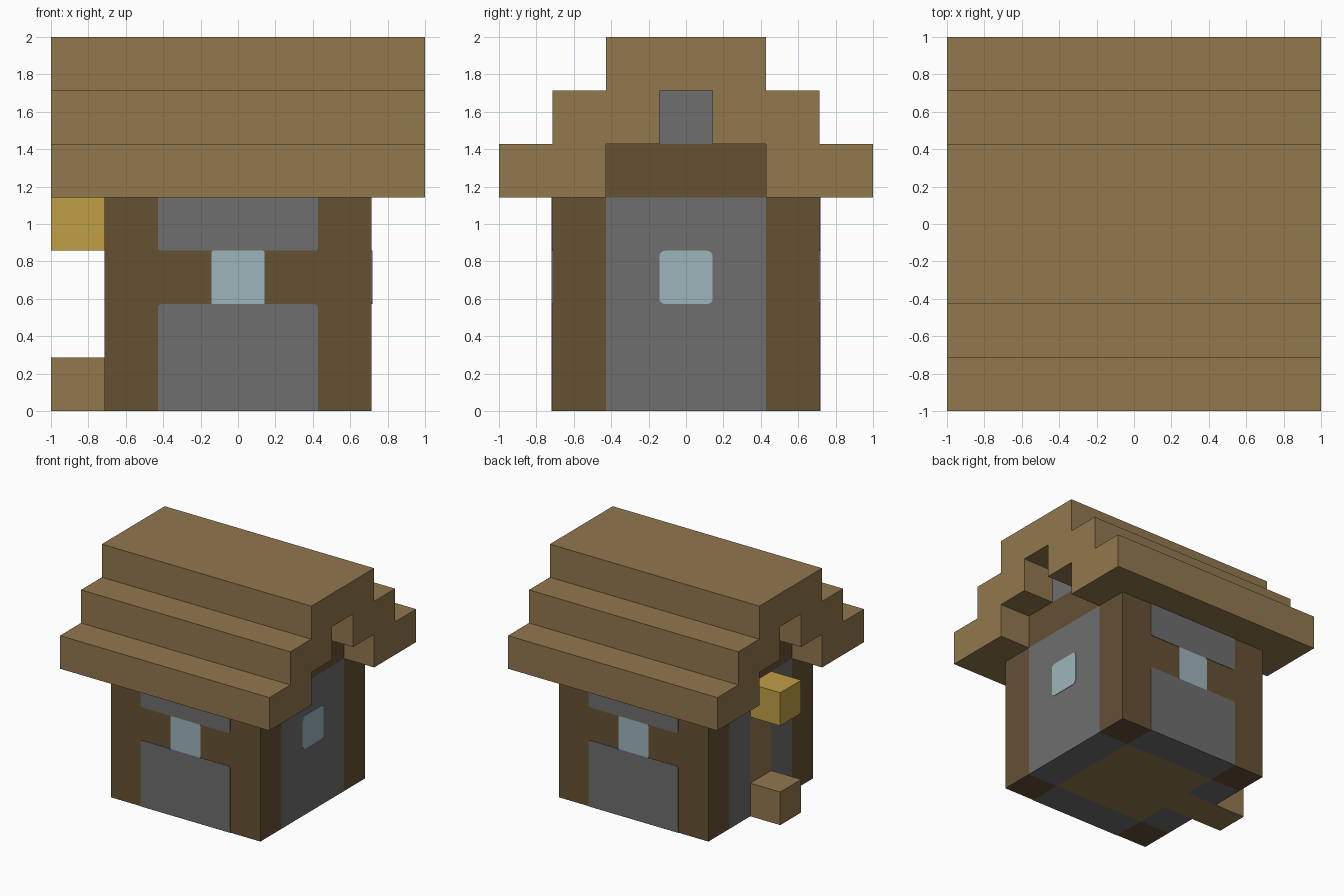
import bpy, bmesh, math
from mathutils import Matrix, Vector

if "Cube" in bpy.data.objects:
    bpy.data.objects.remove(bpy.data.objects["Cube"], do_unlink=True)

U = 2 / 7        # size of one building block
SKIN = 0.004     # thickness of face plates


def material(name, hex_code):
    def linear(c):
        return c / 12.92 if c <= 0.04045 else ((c + 0.055) / 1.055) ** 2.4
    rgb = [linear(int(hex_code[i:i + 2], 16) / 255) for i in range(0, 6, 2)]
    m = bpy.data.materials.new(name)
    m.use_nodes = True
    m.diffuse_color = (*rgb, 1)
    node = next(n for n in m.node_tree.nodes if n.type == 'BSDF_PRINCIPLED')
    node.inputs["Base Color"].default_value = (*rgb, 1)
    return m


PLANK = material("plank brown", "92784e")
LOG = material("dark log brown", "665134")
STONE = material("stone grey", "6e6e6e")
GLASS = material("pale blue glass", "9db5bc")
LAMP = material("lamp yellow", "c09f46")


def finish(name, bm, mat):
    bmesh.ops.recalc_face_normals(bm, faces=bm.faces)
    mesh = bpy.data.meshes.new(name)
    bm.to_mesh(mesh)
    bm.free()
    mesh.materials.append(mat)
    obj = bpy.data.objects.new(name, mesh)
    bpy.context.scene.collection.objects.link(obj)
    return obj


def block(name, mat, x, y, z):
    """Box from three (low, high) ranges given in blocks."""
    bm = bmesh.new()
    bmesh.ops.create_cube(bm, size=1)
    for v in bm.verts:
        v.co = Vector([U * (r[0] if c < 0 else r[1]) for c, r in zip(v.co, (x, y, z))])
    return finish(name, bm, mat)


def prism(name, mat, points, start, depth, matrix):
    """Extrude a profile in the local x-z plane along local y."""
    bm = bmesh.new()
    face = bm.faces.new([bm.verts.new((a, start, b)) for a, b in points])
    out = bmesh.ops.extrude_face_region(bm, geom=[face])
    moved = [g for g in out["geom"] if isinstance(g, bmesh.types.BMVert)]
    bmesh.ops.translate(bm, verts=moved, vec=(0, depth, 0))
    bm.transform(matrix)
    return finish(name, bm, mat)


def plate(name, mat, angle, half, z0, z1, low_r=0.0, high_r=0.0):
    """Thin plate on a wall, with rounded lower and upper corners."""
    w, z0, z1 = half * U, z0 * U, z1 * U
    points = []
    corners = ((w, z1, high_r, 0), (-w, z1, high_r, 90),
               (-w, z0, low_r, 180), (w, z0, low_r, 270))
    for cx, cz, r, turn in corners:
        if r == 0:
            points.append((cx, cz))
            continue
        ox = cx - math.copysign(r, cx)
        oz = cz - r if cz == z1 else cz + r
        for step in range(4):
            t = math.radians(turn + 30 * step)
            points.append((ox + r * math.cos(t), oz + r * math.sin(t)))
    prism(name, mat, points, -2.5 * U - SKIN, SKIN,
          Matrix.Rotation(math.radians(angle), 4, 'Z'))


# Corner posts
for sx, side in ((-1, "right"), (1, "left")):
    for sy, end in ((-1, "front"), (1, "back")):
        block(f"{end}_{side}_post", LOG, sorted((sx * 1.5, sx * 2.5)),
              sorted((sy * 1.5, sy * 2.5)), (0, 4))

# Front and back walls: timber core on a stone sill, stone panels, window
for sy, end, angle in ((-1, "front", 0), (1, "back", 180)):
    depth = sorted((sy * 1.5, sy * 2.5))
    block(f"{end}_sill", STONE, (-1.5, 1.5), depth, (0, 0.5))
    block(f"{end}_wall", LOG, (-1.5, 1.5), depth, (0.5, 4))
    plate(f"{end}_lower_stone", STONE, angle, 1.5, 0, 2, high_r=0.02)
    plate(f"{end}_upper_stone", STONE, angle, 1.5, 3, 4, low_r=0.02)
    plate(f"{end}_window", GLASS, angle, 0.5, 2, 3, 0.01, 0.01)

# Left stone wall with window
block("left_wall", STONE, (1.5, 2.5), (-1.5, 1.5), (0, 4))
plate("left_window", GLASS, 90, 0.5, 2, 3, 0.03, 0.03)

# Right stone wall built around the door
for sy, end in ((-1, "front"), (1, "back")):
    block(f"right_wall_{end}", STONE, (-2.5, -1.5), sorted((sy * 0.5, sy * 1.5)), (0, 4))
block("right_wall_lintel", STONE, (-2.5, -1.5), (-0.5, 0.5), (3, 4))
block("door", PLANK, (-2.5, -1.5), (-0.5, 0.5), (1, 3))
block("door_threshold", PLANK, (-2.5, -1.5), (-0.5, 0.5), (0, 1))
block("door_step", PLANK, (-3.5, -2.5), (-0.5, 0.5), (0, 1))
block("door_lamp", LAMP, (-3.5, -2.5), (-0.5, 0.5), (3, 4))

# Floor and gable infill
block("floor", PLANK, (-1.5, 1.5), (-1.5, 1.5), (0, 1))
block("gable_beam", LOG, (-2.5, 2.5), (-1.5, 1.5), (4, 5))
block("gable_stone", STONE, (-2.5, 2.5), (-0.5, 0.5), (5, 6))

# Stepped roof: half profile mirrored, then extruded along the ridge
half = [(0.5, 6), (0.5, 5), (1.5, 5), (1.5, 4), (3.5, 4),
        (3.5, 5), (2.5, 5), (2.5, 6), (1.5, 6), (1.5, 7)]
profile = half + [(-a, b) for a, b in reversed(half)]
prism("stepped_roof", PLANK, [(a * U, b * U) for a, b in profile], -1, 2,
      Matrix.Rotation(math.radians(90), 4, 'Z'))
